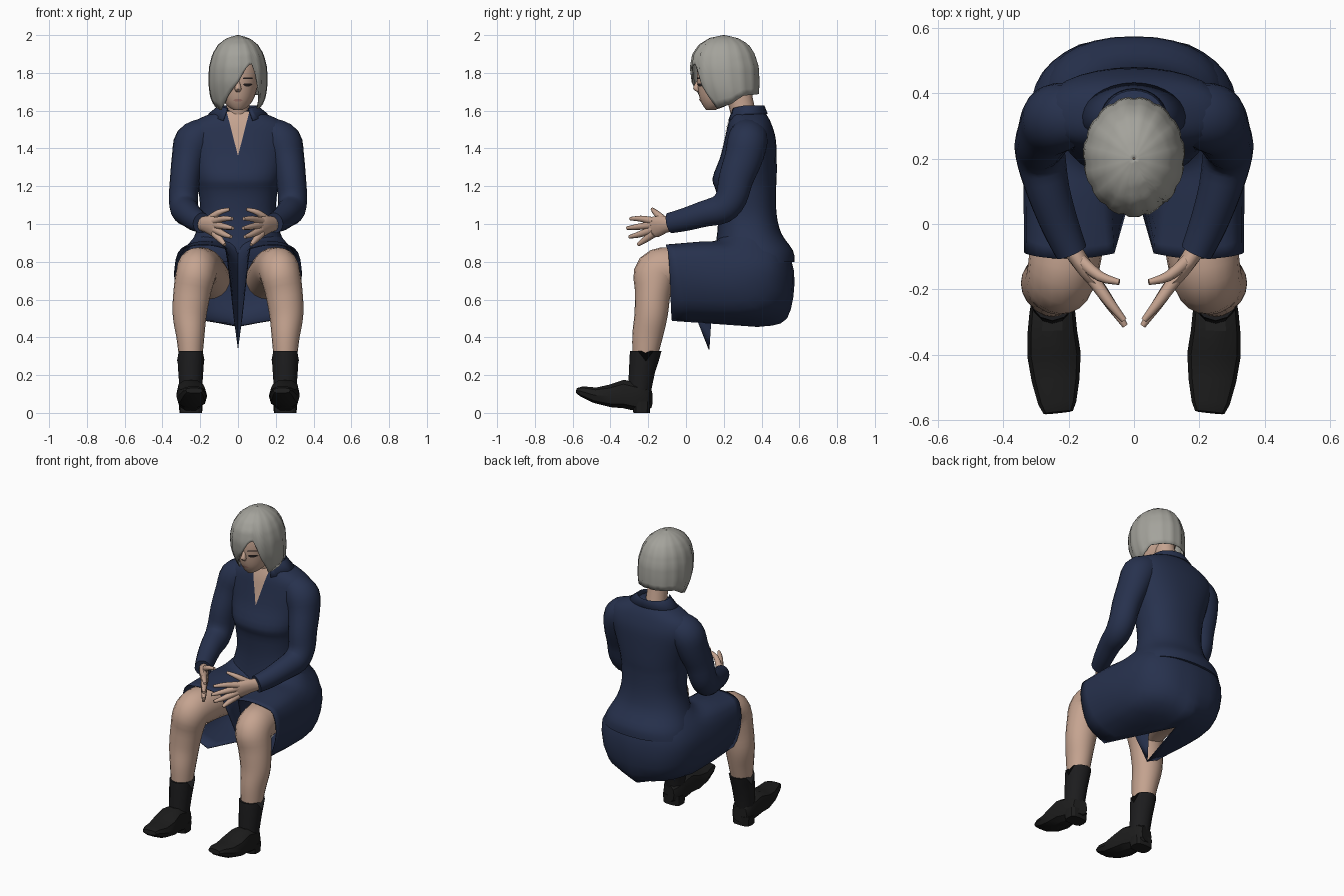
import bpy, bmesh, math
from mathutils import Vector
from mathutils.bvhtree import BVHTree

if "Cube" in bpy.data.objects:
    bpy.data.objects.remove(bpy.data.objects["Cube"])


def material(name, rgb):
    m = bpy.data.materials.new(name)
    m.diffuse_color = (*rgb, 1)
    m.use_nodes = True
    m.node_tree.nodes["Principled BSDF"].inputs["Base Color"].default_value = m.diffuse_color
    return m


NAVY = material("navy cloth", (0.02, 0.031, 0.075))
SKIN = material("skin", (0.56, 0.37, 0.28))
BLACK = material("black leather", (0.012, 0.012, 0.012))
SOCK = material("black sock", (0.012, 0.012, 0.013))
HAIR = material("ash grey hair", (0.37, 0.365, 0.33))
DARK = material("dark eye", (0.02, 0.015, 0.015))
LIPS = material("lips", (0.42, 0.22, 0.18))


def build(name, loops, mat, closed=True, caps=True, thick=0, angle=50):
    """Skin a list of point loops into one smooth-shaded object."""
    bm = bmesh.new()
    rows = [[bm.verts.new(p) for p in loop] for loop in loops]
    k = len(rows[0])
    for a, b in zip(rows, rows[1:]):
        for i in range(k if closed else k - 1):
            j = (i + 1) % k
            bm.faces.new((a[i], a[j], b[j], b[i]))
    if closed and caps:
        bm.faces.new(rows[0])
        bm.faces.new(rows[-1])
    bmesh.ops.recalc_face_normals(bm, faces=bm.faces)
    me = bpy.data.meshes.new(name)
    bm.to_mesh(me)
    bm.free()
    me.materials.append(mat)
    ob = bpy.data.objects.new(name, me)
    bpy.context.collection.objects.link(ob)
    if thick:
        ob.modifiers.new("thickness", 'SOLIDIFY').thickness = thick
    bpy.ops.object.select_all(action='DESELECT')
    ob.select_set(True)
    bpy.context.view_layer.objects.active = ob
    bpy.ops.object.shade_smooth_by_angle(angle=math.radians(angle))
    return ob


def refine(rows, n):
    """Catmull-Rom interpolation between rows of numbers."""
    out = []
    for i in range(len(rows) - 1):
        quad = [rows[max(i - 1, 0)], rows[i], rows[i + 1], rows[min(i + 2, len(rows) - 1)]]
        for s in range(n):
            t = s / n
            out.append([0.5 * (2 * b + (c - a) * t + (2 * a - 5 * b + 4 * c - d) * t * t
                               + (3 * b - a - 3 * c + d) * t ** 3) for a, b, c, d in zip(*quad)])
    return out + [list(rows[-1])]


def tube(name, rows, mat, sides=16, n=3, flat=False, power=1.0, flip=1, angle=50):
    """Loft ellipses along a path; each row is x, y, z, radius across, radius other way."""
    rows = refine(rows, n)
    pts = [Vector(r[:3]) for r in rows]
    loops = []
    for i, r in enumerate(rows):
        t = pts[min(i + 1, len(pts) - 1)] - pts[max(i - 1, 0)]
        t = Vector((0, 0, 1)) if flat else t.normalized()
        u = (Vector((1, 0, 0)) - t * t.x).normalized()
        v = t.cross(u)
        loop = []
        for k in range(sides):
            a = math.tau * k / sides
            c, s = math.cos(a), math.sin(a)
            c, s = (math.copysign(abs(q) ** power, q) for q in (c, s))
            p = pts[i] + u * c * r[3] + v * s * r[4]
            loop.append((p.x * flip, p.y, p.z))
        loops.append(loop)
    return build(name, loops, mat, angle=angle)


def lerp(table, x):
    """Piecewise linear lookup; table sorted by its first column."""
    for a, b in zip(table, table[1:]):
        if x <= b[0]:
            f = (x - a[0]) / (b[0] - a[0])
            return [p + (q - p) * f for p, q in zip(a[1:], b[1:])]
    return table[-1][1:]


def patch(name, base, mat, rows, cols=6):
    """Thin skin laid on the front of another object; rows are z, x left, x right."""
    bm = bmesh.new()
    bm.from_mesh(base.data)
    tree = BVHTree.FromBMesh(bm)
    bm.free()
    loops = []
    for z, x0, x1 in rows:
        loop = []
        for k in range(cols + 1):
            x = x0 + (x1 - x0) * k / cols
            hit = tree.ray_cast(Vector((x, -1, z)), Vector((0, 1, 0)))[0]
            loop.append((x, (hit.y if hit else 0.25) - 0.004, z))
        loops.append(loop)
    return build(name, loops, mat, closed=False)


# Jacket body
jacket = tube("jacket_body", [
    (0, .37, .80, .285, .205), (0, .36, .86, .268, .206), (0, .335, .95, .225, .17),
    (0, .325, 1.05, .2, .155), (0, .318, 1.17, .208, .158), (0, .31, 1.24, .222, .17),
    (0, .33, 1.35, .25, .15), (0, .34, 1.45, .28, .135), (0, .338, 1.52, .265, .118),
    (0, .335, 1.565, .19, .1), (0, .33, 1.6, .1, .08)], NAVY, 32, 3, True, 0.88)
patch("chest_skin", jacket, SKIN, [(1.36 + .0235 * i, -.006 * i, .006 * i) for i in range(11)])

# Collar: a band open at the front, with longer front points
collar = [[], [], []]
for k in range(25):
    d = 32 + (296 * k / 24)
    a = math.radians(d)
    tip = max(0, 1 - min(d - 32, 328 - d) / 50)
    for row, rx, ry, z in ((0, .092, .082, 1.59), (1, .102, .09, 1.628 - .015 * tip),
                           (2, .158 - .01 * tip, .108 + .012 * tip, 1.583 - .035 * tip)):
        collar[row].append((rx * math.sin(a), .325 - ry * math.cos(a), z))
build("collar", collar, NAVY, closed=False, thick=.005)

# Skirt: half loops from front centre round to back centre, mirrored; the hem tucks under the thighs
waist = [(.2 * math.sin(math.pi * i / 8), .335 - .15 * math.cos(math.pi * i / 8), .97) for i in range(9)]
hip = [(0, .17, .90), (.07, .17, .915), (.14, .17, .915), (.21, .2, .91), (.275, .27, .88),
       (.303, .37, .81), (.27, .475, .78), (.16, .55, .76), (0, .572, .75)]
lap = [(0, .15, .78), (.07, .08, .885), (.15, .08, .905), (.24, .08, .9), (.312, .13, .85),
       (.335, .22, .69), (.28, .36, .56), (.17, .46, .515), (0, .535, .5)]
hem = [(0, .12, .335), (.06, -.09, .87), (.15, -.105, .89), (.25, -.105, .885), (.318, -.095, .85),
       (.335, -.085, .72), (.285, -.08, .56), (.165, -.075, .487), (0, .38, .455)]
loops = []
for half in (waist, hip, lap, hem):
    # keep the pointed front and underside corners of the hem sharp
    half = (refine(half, 3) if half is not hem else
            refine(half[:2], 3)[:-1] + refine(half[1:8], 3)[:-1] + refine(half[7:], 3))
    loops.append(half + [[-p[0], p[1], p[2]] for p in half[-2:0:-1]])
flat_rows = refine([[c for p in loop for c in p] for loop in loops], 4)
loops = [[r[i:i + 3] for i in range(0, len(r), 3)] for r in flat_rows]
build("skirt", loops, NAVY, caps=False, thick=.004, angle=60)

for side, f in (("right", 1), ("left", -1)):
    # Sleeve
    tube(side + "_sleeve", [
        (.1, .338, 1.5, .05, .075), (.175, .335, 1.482, .08, .095), (.232, .325, 1.435, .105, .107),
        (.26, .305, 1.35, .091, .102), (.28, .265, 1.24, .08, .093), (.289, .24, 1.14, .077, .085),
        (.283, .19, 1.08, .075, .08), (.262, .1, 1.055, .066, .07), (.228, 0, 1.025, .058, .062),
        (.192, -.085, 1.005, .05, .055)], NAVY, 18, 3, flip=f)
    # Hand
    tube(side + "_palm", [
        (.2, -.06, 1.0, .03, .036), (.168, -.11, .998, .027, .045), (.13, -.16, .985, .024, .056),
        (.11, -.19, .983, .016, .05)], SKIN, 12, 2, flip=f)
    fingers = {"thumb": ((.165, -.11, 1.015), (.105, -.16, 1.06), (.045, -.178, 1.078)),
               "index_finger": ((.125, -.17, 1.015), (.075, -.24, 1.028), (.03, -.295, 1.028)),
               "middle_finger": ((.12, -.175, .995), (.065, -.255, .985), (.027, -.312, .978)),
               "ring_finger": ((.12, -.175, .97), (.07, -.25, .944), (.036, -.30, .932)),
               "little_finger": ((.125, -.17, .95), (.09, -.22, .914), (.07, -.255, .89))}
    for name, (a, b, c) in fingers.items():
        tube(side + "_" + name, [(*a, .021, .021), (*b, .016, .016), (*c, .009, .009)], SKIN, 8, 3, flip=f)
    # Leg
    tube(side + "_leg", [
        (.15, .36, .71, .11, .11), (.185, .1, .755, .115, .115), (.205, -.06, .762, .112, .115),
        (.222, -.155, .74, .107, .12), (.243, -.175, .64, .099, .096), (.256, -.185, .52, .09, .088),
        (.252, -.205, .4, .074, .08), (.25, -.222, .26, .058, .06)], SKIN, 20, 4, flip=f)
    # Sock, with a notch at each side of its top edge
    sock = tube(side + "_sock", [
        (.25, -.213, .33, .073, .085), (.25, -.232, .23, .067, .07), (.25, -.248, .1, .058, .06)],
        SOCK, 12, 2, flip=f)
    for v in list(sock.data.vertices)[:12]:
        v.co.z = .328
    for i in (0, 6):
        sock.data.vertices[i].co.z = .275
    # Shoe and heel
    tube(side + "_shoe", [
        (.255, -.187, .075, .045, .05), (.25, -.21, .075, .06, .068), (.25, -.27, .085, .07, .075),
        (.25, -.33, .1, .076, .078), (.245, -.4, .09, .082, .062), (.24, -.48, .093, .073, .043),
        (.235, -.55, .113, .058, .029), (.232, -.577, .118, .045, .014)],
        BLACK, 10, 1, power=.75, flip=f, angle=30)
    tube(side + "_heel", [(.25, -.235, 0, .06, .044), (.25, -.235, .06, .064, .048)],
         BLACK, 12, 1, True, .6, flip=f, angle=30)

# Neck and head
tube("neck", [(0, .32, 1.5, .075, .07), (0, .3, 1.6, .062, .066), (0, .27, 1.73, .06, .07)], SKIN, 16, 3)
head = tube("head", [
    (0, .13, 1.603, .022, .022), (0, .148, 1.622, .052, .055), (0, .172, 1.66, .082, .098),
    (0, .19, 1.72, .102, .128), (0, .2, 1.8, .115, .142), (0, .2, 1.88, .105, .125),
    (0, .2, 1.95, .06, .08)], SKIN, 24, 3, True)
tube("nose", [(0, .08, 1.775, .008, .01), (0, .062, 1.74, .012, .016), (0, .056, 1.715, .018, .018),
              (0, .068, 1.7, .01, .01)], SKIN, 8, 2, True)
patch("mouth", head, LIPS, [(1.648, -.014, .014), (1.655, -.026, .026), (1.662, -.012, .012)])
for side, f in (("right", 1), ("left", -1)):
    patch(side + "_eye", head, DARK, [(1.729, .04 * f, .06 * f), (1.737, .027 * f, .078 * f),
                                      (1.745, .034 * f, .07 * f)])
    patch(side + "_eyebrow", head, DARK, [(1.768, .025 * f, .08 * f), (1.775, .03 * f, .075 * f)])

# Hair: strands run from the crown to a hem height that depends on direction
shape = [(1.6, .118, .10, .36), (1.68, .15, .06, .387), (1.75, .157, .03, .39), (1.83, .154, .02, .387),
         (1.9, .136, .033, .365), (1.95, .105, .068, .333), (1.985, .06, .125, .275), (2.0, .004, .197, .203)]
edge = [(-180, 1.69), (-120, 1.68), (-95, 1.64), (-50, 1.60), (-30, 1.645), (0, 1.75), (20, 1.84),
        (32, 1.85), (45, 1.70), (60, 1.61), (95, 1.635), (120, 1.68), (180, 1.69)]
loops = []
for r in range(17):
    loop = []
    for k in range(60):
        d = -180 + 6 * k
        a = math.radians(d)
        z = 2 - (2 - lerp(edge, d)[0]) * (r / 16) ** 1.7
        rx, front, back = lerp(shape, z)
        g = 1 - .03 * (k % 4 == 0)
        loop.append((g * rx * math.sin(a), (front + back) / 2 - g * (back - front) / 2 * math.cos(a), z))
    loops.append(loop)
build("bob_hair", loops, HAIR, caps=False, thick=.006, angle=40)
